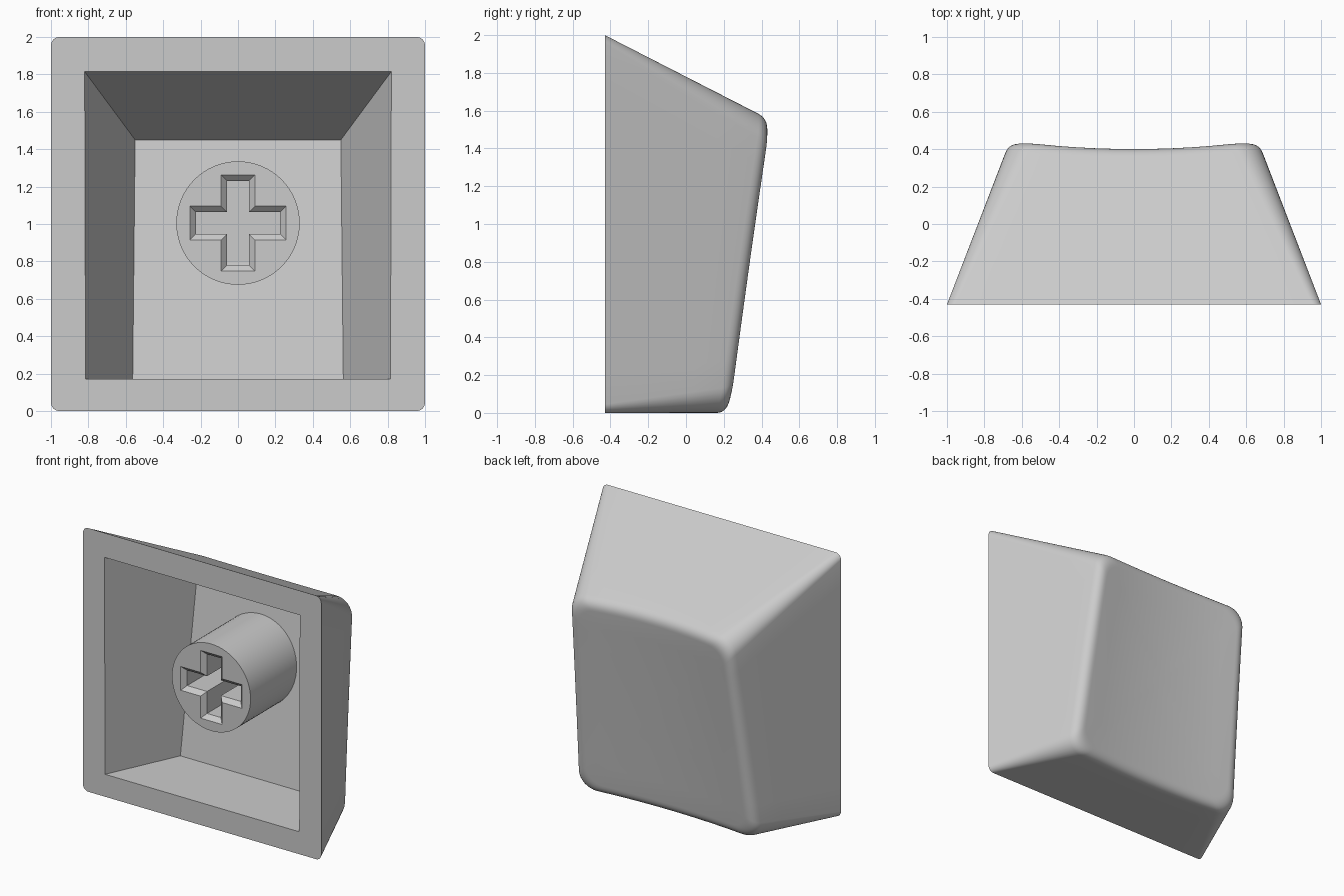
import bpy, bmesh, math
from mathutils import Vector

if "Cube" in bpy.data.objects:
    bpy.data.objects.remove(bpy.data.objects["Cube"], do_unlink=True)

FRONT = -0.43          # plane of the open side
SIDES, ARC = 10, 8     # steps per straight side and per corner

grey = bpy.data.materials.new("light_grey_plastic")
grey.use_nodes = True
grey.diffuse_color = (0.6, 0.6, 0.6, 1)
grey.node_tree.nodes["Principled BSDF"].inputs["Base Color"].default_value = (0.6, 0.6, 0.6, 1)


def loft(name, rings, tip=None):
    """Skin a list of equal rings; cap both ends, or fan the last one to a tip."""
    bm = bmesh.new()
    loops = [[bm.verts.new(p) for p in ring] for ring in rings]
    n = len(loops[0])
    for lo, hi in zip(loops, loops[1:]):
        for i in range(n):
            j = (i + 1) % n
            bm.faces.new((lo[i], lo[j], hi[j], hi[i]))
    bm.faces.new(loops[0])
    if tip is None:
        bm.faces.new(loops[-1])
    else:
        centre = bm.verts.new(tip)
        for i in range(n):
            bm.faces.new((loops[-1][i], loops[-1][(i + 1) % n], centre))
    bmesh.ops.recalc_face_normals(bm, faces=bm.faces)
    mesh = bpy.data.meshes.new(name)
    bm.to_mesh(mesh)
    bm.free()
    mesh.materials.append(grey)
    obj = bpy.data.objects.new(name, mesh)
    bpy.context.collection.objects.link(obj)
    return obj


def carve(obj, cutter):
    """Subtract the cutter, bake the result and remove the cutter."""
    cutter.hide_render = True
    mod = obj.modifiers.new("cut", "BOOLEAN")
    mod.operation, mod.solver, mod.object = "DIFFERENCE", "EXACT", cutter
    bpy.ops.object.select_all(action="DESELECT")
    obj.select_set(True)
    bpy.context.view_layer.objects.active = obj
    bpy.ops.object.modifier_apply(modifier=mod.name)
    bpy.data.objects.remove(cutter, do_unlink=True)
    bpy.ops.object.shade_smooth_by_angle(angle=math.radians(30))


def rounded_square(ra, rb):
    """Unit outline, -1..1 both ways, with elliptical corners and divided sides."""
    pts = []
    for q in range(4):
        sa, sb = ((1, 1), (-1, 1), (-1, -1), (1, -1))[q]
        for k in range(ARC + 1):
            ang = math.pi / 2 * (q + k / ARC)
            pts.append(Vector((sa * (1 - ra) + ra * math.cos(ang),
                               sb * (1 - rb) + rb * math.sin(ang))))
        na, nb = ((-1, 1), (-1, -1), (1, -1), (1, 1))[q]
        turn = math.pi / 2 * (q + 1)
        end = Vector((na * (1 - ra) + ra * math.cos(turn), nb * (1 - rb) + rb * math.sin(turn)))
        start = pts[-1].copy()
        pts += [start.lerp(end, k / SIDES) for k in range(1, SIDES)]
    return pts


def dished(a, b):
    """Point of the tilted, hollowed back face for unit coordinates a, b."""
    h = (b + 1) / 2
    y = 0.23 + 0.217 * h - 0.038 * (1 - (a * 0.7 / 0.64) ** 2)
    rise = y - FRONT
    return Vector((a * (1 - 0.385 * rise), y, h * (2 - 0.512 * rise)))


# Outer shell: tapered walls, rounded rim, dished back face
base = [Vector((a, FRONT, b + 1)) for a, b in rounded_square(0.045, 0.045)]
face = rounded_square(0.2, 0.17)
rim = [dished(*p) for p in face]
inset = [dished(p.x * 0.9, p.y * 0.91) for p in face]
low = [r + (b - r).normalized() * 0.07 for b, r in zip(base, rim)]
rings = [base] + [[b.lerp(e, t) for b, e in zip(base, low)] for t in (0.25, 0.5, 0.75)]
for k in range(9):
    t = k / 8
    rings.append([s * (1 - t) ** 2 + r * 2 * t * (1 - t) + e * t * t
                  for s, r, e in zip(low, rim, inset)])
for k in (0.8, 0.6, 0.4, 0.2):
    rings.append([dished(p.x * 0.9 * k, p.y * 0.91 * k) for p in face])
shell = loft("shell", rings, dished(0, 0))


# Hollow inside with a floor parallel to the back face
def cavity_ring(y, tilt, top, bottom, half_top, half_bottom):
    return [Vector((x, y + tilt * z, z)) for x, z in
            ((-half_bottom, bottom), (half_bottom, bottom), (half_top, top), (-half_top, top))]


mouth = cavity_ring(FRONT, 0, 1.815, 0.17, 0.82, 0.815)
floor = cavity_ring(0.09, 0.1385, 1.45, 0.17, 0.55, 0.563)
outside = [m + (m - f) * 0.1 for m, f in zip(mouth, floor)]
outside[0].z = outside[1].z = 0.17
carve(shell, loft("cavity_cutter", [outside, mouth, floor]))


# Round stem with a chamfered cross socket
def circle(y, radius, n=64):
    return [Vector((radius * math.cos(2 * math.pi * i / n), y,
                    1.005 + radius * math.sin(2 * math.pi * i / n))) for i in range(n)]


def cross(y, grow):
    arm, half = 0.225 + grow, 0.058 + grow
    pts = []
    for q in range(4):
        c, s = ((1, 0), (0, 1), (-1, 0), (0, -1))[q]
        for u, v in ((arm, -half), (arm, half), (half, half)):
            pts.append(Vector((u * c - v * s, y, 1.005 + u * s + v * c)))
    return pts


stem = loft("stem", [circle(-0.32, 0.33), circle(0.28, 0.33)])
carve(stem, loft("cross_cutter", [cross(-0.33, 0.042), cross(-0.288, 0), cross(0.2, 0)]))
